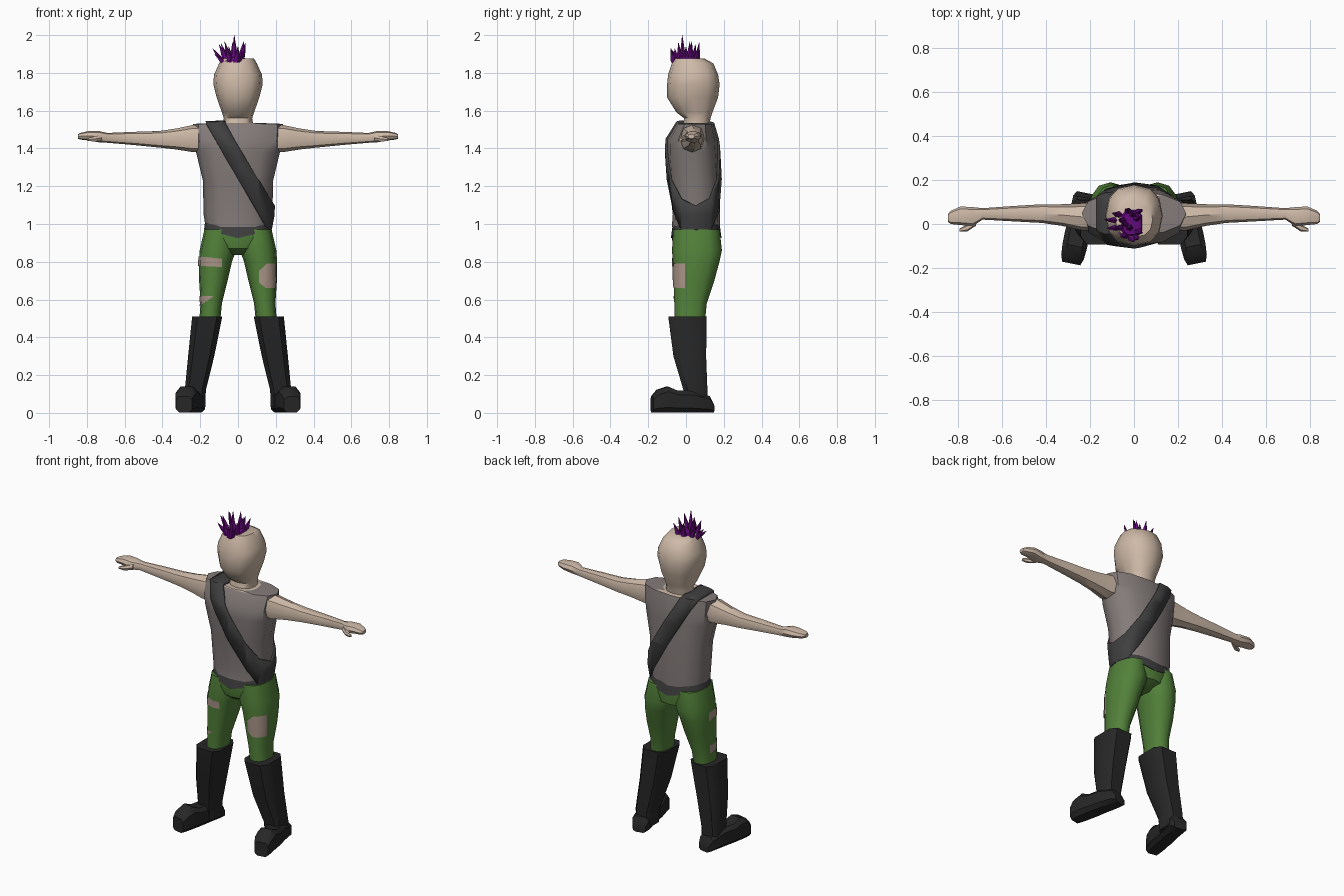
import bpy, bmesh, math
from mathutils import Vector as V

if "Cube" in bpy.data.objects:
    bpy.data.objects.remove(bpy.data.objects["Cube"])


def mat(name, r, g, b):
    m = bpy.data.materials.new(name)
    m.diffuse_color = (r, g, b, 1)
    m.use_nodes = True
    m.node_tree.nodes["Principled BSDF"].inputs["Base Color"].default_value = m.diffuse_color
    return m


SKIN = mat("skin", 0.62, 0.49, 0.39)
TORN = mat("skin_under_tears", 0.40, 0.30, 0.245)
SHIRT = mat("shirt_grey", 0.23, 0.20, 0.195)
STRAP = mat("strap_grey", 0.05, 0.05, 0.05)
GREEN = mat("trouser_green", 0.085, 0.22, 0.042)
BLACK = mat("boot_black", 0.02, 0.02, 0.02)
PURPLE = mat("hair_purple", 0.13, 0.003, 0.20)


def finish(bm, name, mats, angle=40):
    bmesh.ops.recalc_face_normals(bm, faces=bm.faces)
    me = bpy.data.meshes.new(name)
    bm.to_mesh(me)
    bm.free()
    for m in mats:
        me.materials.append(m)
    me.shade_smooth()
    me.set_sharp_from_angle(angle=math.radians(angle))
    ob = bpy.data.objects.new(name, me)
    bpy.context.collection.objects.link(ob)
    return ob


def spow(a, p):
    return math.copysign(abs(a) ** p, a) if abs(a) > 1e-6 else 0.0


def loft(name, rings, m, n=12, p=0.85, angle=40):
    """Skin a row of rings, each given as centre, half axis u, half axis v."""
    bm = bmesh.new()
    rows = []
    for c, u, v in rings:
        rows.append([])
        for i in range(n):
            a = 2 * math.pi * (i + 0.5) / n if p < 0.7 else 2 * math.pi * i / n
            rows[-1].append(bm.verts.new(
                V(c) + V(u) * spow(math.cos(a), p) + V(v) * spow(math.sin(a), p)))
    for r0, r1 in zip(rows, rows[1:]):
        for i in range(n):
            j = (i + 1) % n
            bm.faces.new((r0[i], r0[j], r1[j], r1[i]))
    bm.faces.new(rows[0])
    bm.faces.new(rows[-1])
    return finish(bm, name, [m], angle)


def level(z, x0, x1, y0, y1):
    """Horizontal ring from its extents."""
    return ((x0 + x1) / 2, (y0 + y1) / 2, z), ((x1 - x0) / 2, 0, 0), (0, (y1 - y0) / 2, 0)


def cross(s, x, y0, y1, z0, z1):
    """Ring across an arm at distance x on side s."""
    return (s * x, (y0 + y1) / 2, (z0 + z1) / 2), (0, (y1 - y0) / 2, 0), (0, 0, (z1 - z0) / 2)


def shell(src, name, planes, offset, m, thick=0):
    """Copy the part of a surface inside all planes and lift it off slightly."""
    bm = bmesh.new()
    bm.from_mesh(src.data)
    for co, no in planes:
        bmesh.ops.bisect_plane(bm, geom=bm.verts[:] + bm.edges[:] + bm.faces[:],
                               plane_co=co, plane_no=no, clear_outer=True)
    bm.normal_update()
    for v, q in [(v, v.co + v.normal * offset) for v in bm.verts]:
        v.co = q
    me = bpy.data.meshes.new(name)
    bm.to_mesh(me)
    bm.free()
    me.materials.clear()
    me.materials.append(m)
    for f in me.polygons:
        f.material_index = 0
    ob = bpy.data.objects.new(name, me)
    bpy.context.collection.objects.link(ob)
    if thick:
        ob.modifiers.new("thickness", "SOLIDIFY").thickness = thick
    return ob


# Head and neck
loft("head", [level(z, -r, r, a, b) for z, r, a, b in (
    (1.50, .085, -.02, .12), (1.56, .075, -.01, .13), (1.59, .085, -.05, .14),
    (1.67, .113, -.10, .17), (1.74, .131, -.10, .178), (1.79, .127, -.095, .17),
    (1.85, .10, -.075, .145), (1.875, .085, -.06, .10))], SKIN)

# Spiky hair: slim cones fanning out from a small crown patch
tips = [(-.135, .02, 1.93), (-.125, -.02, 1.90), (-.10, .05, 1.95), (-.09, -.02, 1.955),
        (-.07, .02, 1.965), (-.02, -.02, 2.0), (-.06, -.06, 1.93), (.0, -.08, 1.93),
        (.04, -.04, 1.96), (.03, .03, 1.965), (.04, .065, 1.94), (-.03, .07, 1.96),
        (.0, .05, 1.94), (-.05, .0, 1.94), (.02, -.07, 1.92)]
for t in tips:
    base = V((-.01 + t[0] * .5, t[1] * .8, 1.855))
    mid = base.lerp(V(t), .45)
    loft("hair_spike", [(base, (.02, 0, 0), (0, .017, 0)), (mid, (.014, 0, 0), (0, .012, 0)),
                        (t, (.001, 0, 0), (0, .001, 0))], PURPLE, n=5, p=1, angle=30)
loft("hair_base", [level(1.86, -.075, .045, -.07, .075), level(1.885, -.05, .035, -.05, .06)],
     PURPLE, n=8, p=.6)

# Sleeveless shirt, with bare skin inside the neckline
torso = loft("shirt", [level(z, -r, r, a, b) for z, r, a, b in (
    (.985, .172, -.075, .18), (1.05, .182, -.07, .18), (1.23, .186, -.09, .178),
    (1.38, .222, -.10, .17), (1.45, .233, -.098, .165), (1.53, .238, -.05, .145),
    (1.535, .11, -.05, .125), (1.53, .07, -.01, .11))], SHIRT)
torso.data.materials.append(SKIN)
for f in torso.data.polygons:
    c = f.center
    if c.z > 1.525 and abs(c.x) < .105 and -.06 < c.y < .13:
        f.material_index = 1

# Diagonal strap from right shoulder to left hip
n = V((.865, 0, .5))
shell(torso, "shoulder_strap", [(n * .709, n), (n * .62, -n)], .012, STRAP, .014)

# Waistband dipping at the middle
belt = loft("waistband", [level(.925, -.18, .18, -.08, .188), level(1.03, -.172, .172, -.066, .174)], STRAP)
for v in belt.data.vertices:
    if v.co.z < .95:
        v.co.z += .25 * abs(v.co.x)

# Hips
loft("hips", [level(1.0, -.17, .17, -.07, .178), level(.93, -.18, .18, -.076, .184),
              level(.87, -.15, .15, -.065, .18), level(.835, -.06, .06, -.02, .11)], GREEN)

legs = {}
for s, side in ((-1, "right"), (1, "left")):
    # Trouser leg
    legs[s] = loft(side + "_trouser_leg", [level(z, *sorted((s * a, s * b)), c, d) for z, a, b, c, d in (
        (.97, .02, .178, -.068, .178), (.86, .01, .203, -.074, .19), (.80, .032, .207, -.07, .177),
        (.70, .055, .206, -.066, .15), (.58, .085, .198, -.062, .11), (.48, .095, .206, -.06, .10))], GREEN)
    # Boot shaft with square cuff
    loft(side + "_boot_shaft", [
        ((s * .163, .008, .51), (s * .083, 0, 0), (0, .106, 0)),
        ((s * .195, .02, .30), (s * .072, 0, 0), (0, .09, 0)),
        ((s * .226, .05, .12), (s * .058, 0, 0), (0, .066, 0)),
        ((s * .226, .055, .03), (s * .055, 0, 0), (0, .06, 0))], BLACK, n=8, p=.5)
    # Boot foot turned outward: y, half width, height
    foot = []
    for y, w, h in ((.142, .04, .05), (.12, .053, .09), (.03, .055, .12), (-.05, .058, .12),
                    (-.10, .058, .142), (-.15, .054, .125), (-.18, .043, .09)):
        foot.append(((s * (.25 - .2 * y), y, h / 2), (s * w, w * .2, 0), (0, 0, h / 2)))
    loft(side + "_boot_foot", foot, BLACK, n=8, p=.55)
    # Arm and hand
    loft(side + "_arm", [cross(s, *r) for r in (
        (.18, -.03, .10, 1.385, 1.525), (.235, -.03, .095, 1.38, 1.525), (.33, -.008, .09, 1.395, 1.505),
        (.42, .005, .09, 1.405, 1.492), (.55, .012, .082, 1.418, 1.488), (.69, .02, .072, 1.43, 1.482),
        (.735, -.01, .077, 1.432, 1.492), (.79, -.005, .08, 1.442, 1.492),
        (.835, .0, .06, 1.447, 1.482), (.848, .01, .045, 1.452, 1.475))], SKIN, n=8)
    # Thumb
    loft(side + "_thumb", [((s * .72, .01, 1.457), (0, .018, 0), (0, 0, .018)),
                           ((s * .76, -.018, 1.45), (0, .016, 0), (0, 0, .015)),
                           ((s * .795, -.028, 1.447), (0, .007, 0), (0, 0, .008))], SKIN, n=6)

# Torn holes in the trousers
X, Y, Z = V((1, 0, 0)), V((0, 1, 0)), V((0, 0, 1))
shell(legs[1], "knee_tear", [
    (Z * .79, Z), (Z * .66, -Z), (X * .112, -X), (Y * -.005, Y),
    ((.13, 0, .77), (-1, 0, 1)), ((.13, 0, .675), (-1, 0, -1.2))], .004, TORN)
shell(legs[-1], "thigh_tear", [
    (Z * .808, V((.1, 0, 1))), (Z * .768, V((-.05, 0, -1))), (X * -.085, X), (Y * .07, Y)], .004, TORN)
shell(legs[-1], "shin_tear", [
    (Z * .618, Z), ((-.2, 0, .565), (.75, 0, -1)), (Y * .05, Y)], .004, TORN)
